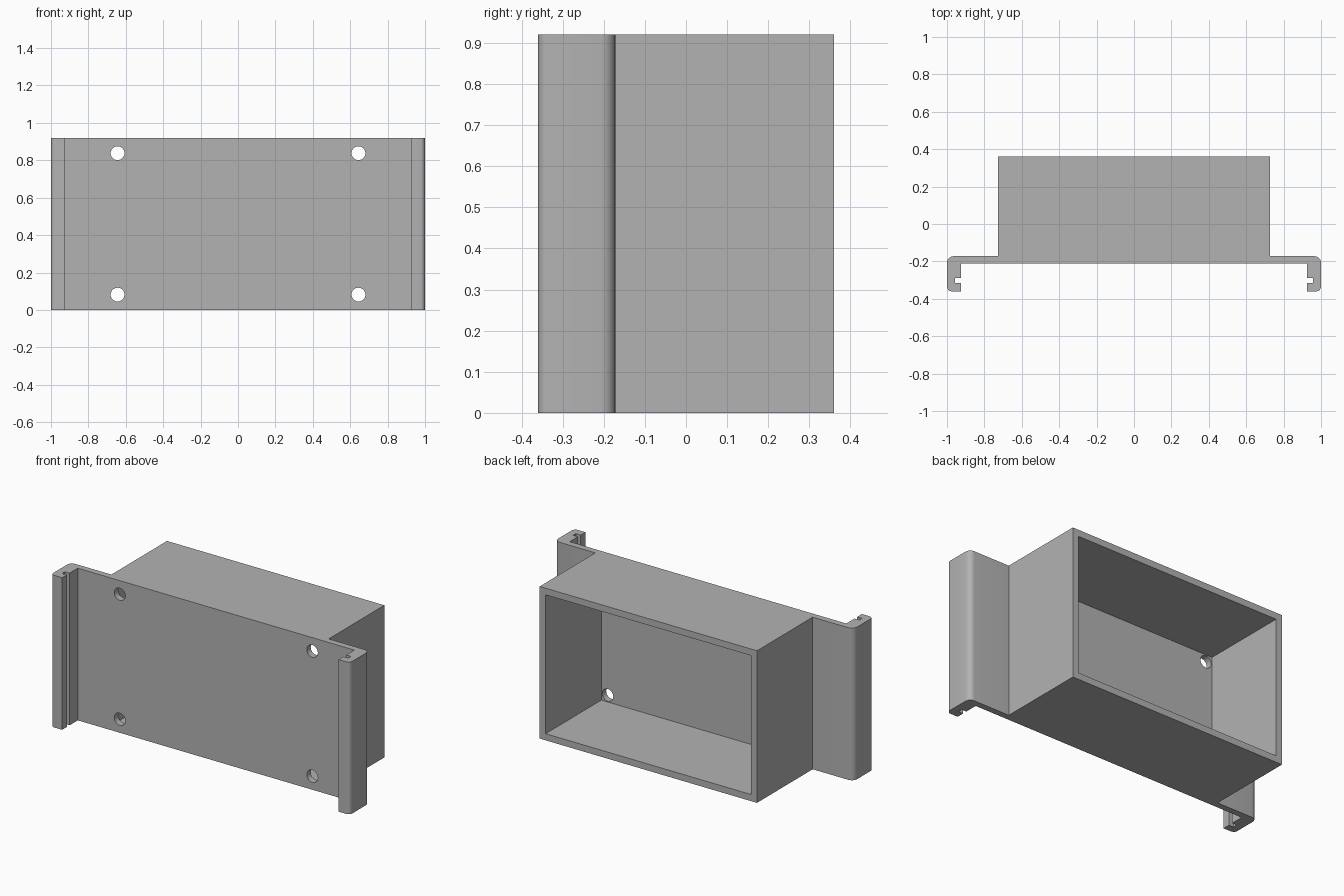
import bpy, bmesh
from math import sin, cos, pi, radians
from mathutils import Matrix, Vector

if "Cube" in bpy.data.objects:
    bpy.data.objects.remove(bpy.data.objects["Cube"], do_unlink=True)

HEIGHT = 0.92
FRONT, BACK = -0.36, 0.36        # y extents
PLATE_FRONT, PLATE_BACK = -0.21, -0.172
BOX_X, WALL = 0.727, 0.04        # box half width and wall thickness

grey = bpy.data.materials.new("grey")
grey.use_nodes = True
colour = (0.45, 0.45, 0.45, 1)
grey.diffuse_color = colour
grey.node_tree.nodes["Principled BSDF"].inputs["Base Color"].default_value = colour


def new_object(name, bm):
    bmesh.ops.recalc_face_normals(bm, faces=bm.faces)
    mesh = bpy.data.meshes.new(name)
    bm.to_mesh(mesh)
    bm.free()
    mesh.materials.append(grey)
    obj = bpy.data.objects.new(name, mesh)
    bpy.context.collection.objects.link(obj)
    return obj


def arc(cx, cy, r, start, end, steps=6):
    angles = [radians(start + (end - start) * i / steps) for i in range(steps + 1)]
    return [(cx + r * cos(a), cy + r * sin(a)) for a in angles]


def cut(target, cutter):
    mod = target.modifiers.new("cut", 'BOOLEAN')
    mod.operation, mod.solver, mod.object = 'DIFFERENCE', 'EXACT', cutter
    bpy.context.view_layer.objects.active = target
    bpy.ops.object.modifier_apply(modifier=mod.name)
    bpy.data.objects.remove(cutter, do_unlink=True)


# Half outline: box, plate, rounded side rail with an inward slot
R, r = 0.035, 0.025
half = [(BOX_X, BACK), (BOX_X, PLATE_BACK)]
half += arc(1 - R, PLATE_BACK - R, R, 90, 0)
half += arc(1 - r, FRONT + r, r, 0, -90)
half += [(0.925, FRONT), (0.925, -0.315), (0.957, -0.315),
         (0.957, -0.288), (0.925, -0.288), (0.925, PLATE_FRONT)]
outline = half + [(-x, y) for x, y in reversed(half)]

bm = bmesh.new()
face = bm.faces.new([bm.verts.new((x, y, 0)) for x, y in outline])
raised = bmesh.ops.extrude_face_region(bm, geom=[face])["geom"]
bmesh.ops.translate(bm, vec=(0, 0, HEIGHT),
                    verts=[g for g in raised if isinstance(g, bmesh.types.BMVert)])
housing = new_object("mounting_housing", bm)

# Open pocket in the back
bm = bmesh.new()
depth = BACK + 0.1 - PLATE_BACK
size = Vector((2 * (BOX_X - WALL), depth, HEIGHT - 2 * WALL))
bmesh.ops.create_cube(bm, size=1, matrix=Matrix.Translation(
    (0, PLATE_BACK + depth / 2, HEIGHT / 2)) @ Matrix.Diagonal(size).to_4x4())
cut(housing, new_object("pocket_cutter", bm))

# Four screw holes through the plate
for x in (-0.644, 0.644):
    for z in (0.082, HEIGHT - 0.082):
        bm = bmesh.new()
        bmesh.ops.create_cone(
            bm, cap_ends=True, segments=32, radius1=0.037, radius2=0.037, depth=0.12,
            matrix=Matrix.Translation((x, -0.19, z)) @ Matrix.Rotation(pi / 2, 4, 'X'))
        cut(housing, new_object("hole_cutter", bm))

# Smooth rounded corners and holes, keeping hard edges sharp
bpy.ops.object.select_all(action='DESELECT')
housing.select_set(True)
bpy.context.view_layer.objects.active = housing
bpy.ops.object.shade_smooth_by_angle(angle=radians(30))
